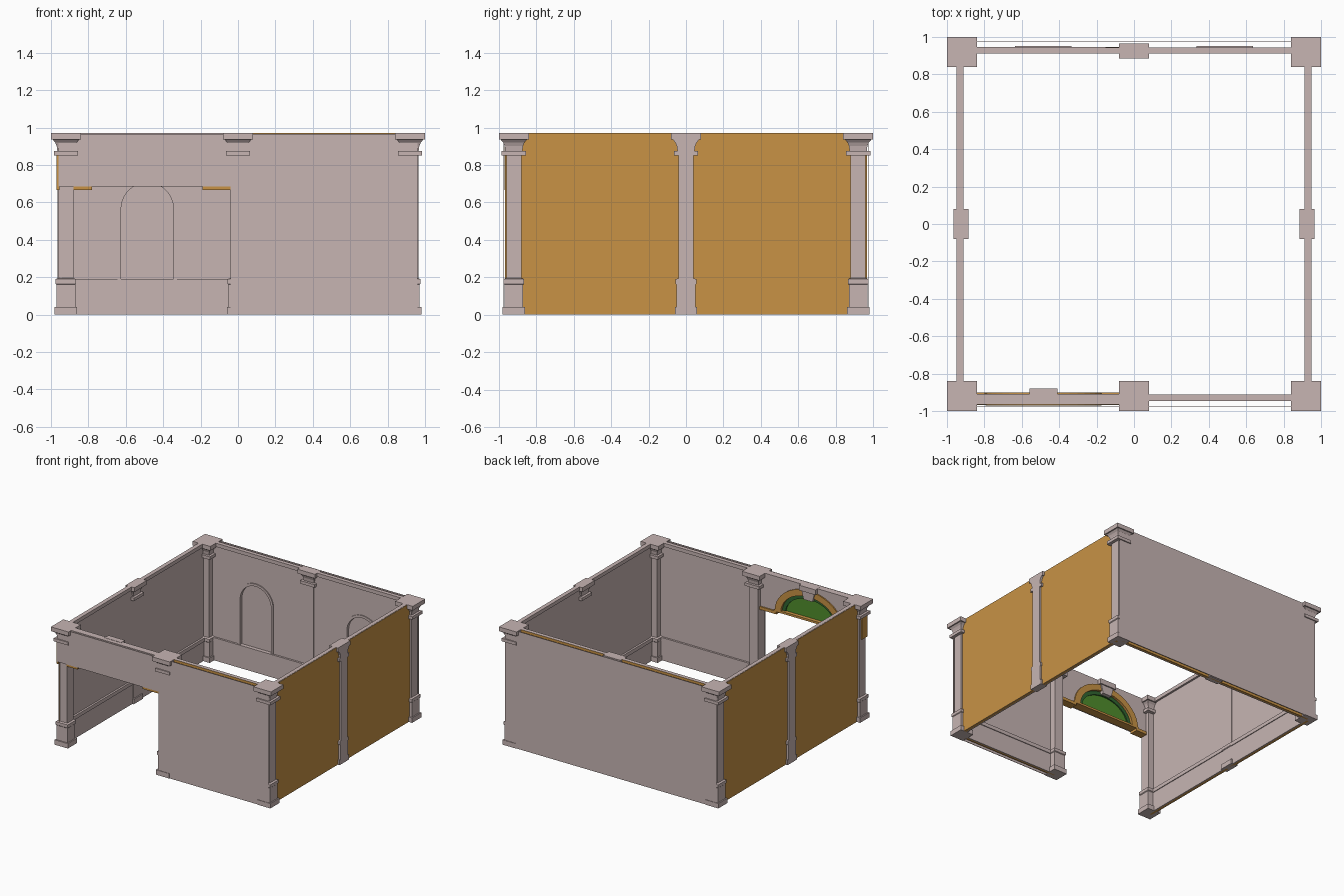
import bpy, bmesh, math
from mathutils import Matrix, Vector

cube = bpy.data.objects.get("Cube")
if cube:
    bpy.data.objects.remove(cube, do_unlink=True)


def material(name, rgb):
    m = bpy.data.materials.new(name)
    m.use_nodes = True
    m.diffuse_color = (*rgb, 1)
    m.node_tree.nodes["Principled BSDF"].inputs["Base Color"].default_value = (*rgb, 1)
    return m


STONE = material("pale_stone", (0.57, 0.46, 0.45))
OCHRE = material("ochre", (0.58, 0.29, 0.06))
GREEN = material("green_glass", (0.08, 0.27, 0.025))
DARK_GREEN = material("dark_green_frame", (0.03, 0.13, 0.03))


def finish(name, bm, mats, turn=0, loc=(0, 0, 0), rule=None):
    bmesh.ops.recalc_face_normals(bm, faces=bm.faces)
    bm.normal_update()
    if rule:
        for f in bm.faces:
            f.material_index = rule(f.normal)
    bm.transform(Matrix.Translation(loc) @ Matrix.Rotation(math.radians(turn), 4, 'Z'))
    me = bpy.data.meshes.new(name)
    bm.to_mesh(me)
    bm.free()
    for m in mats:
        me.materials.append(m)
    ob = bpy.data.objects.new(name, me)
    bpy.context.collection.objects.link(ob)
    return ob


def extrude(name, pts, y0, y1, mats=(STONE,), turn=0, rule=None):
    """Extrude an x-z outline from y0 to y1."""
    bm = bmesh.new()
    face = bm.faces.new([bm.verts.new((x, y0, z)) for x, z in pts])
    res = bmesh.ops.extrude_face_region(bm, geom=[face])
    moved = [v for v in res["geom"] if isinstance(v, bmesh.types.BMVert)]
    bmesh.ops.translate(bm, verts=moved, vec=(0, y1 - y0, 0))
    return finish(name, bm, mats, turn, rule=rule)


def rect(x0, x1, z0, z1):
    return [(x0, z0), (x1, z0), (x1, z1), (x0, z1)]


def arc(cx, cz, rx, rz, n=20):
    """Left to right half ellipse."""
    return [(cx - rx * math.cos(math.pi * i / n), cz + rz * math.sin(math.pi * i / n))
            for i in range(n + 1)]


def band(outer, inner):
    return outer + inner[::-1]


# Square column profile: height, half width
PROFILE = [(0, .06), (.04, .06), (.04, .05), (.16, .05), (.165, .055), (.19, .055),
           (.195, .04), (.85, .04), (.85, .065), (.875, .065), (.875, .046),
           (.90, .049), (.92, .057), (.935, .07), (.935, .08), (.97, .08)]


def column(name, x, y, turn=0, half=False):
    bm = bmesh.new()
    rings = []
    for z, h in PROFILE:
        back = 0 if half else -h
        rings.append([bm.verts.new(p) for p in
                      ((-h, back, z), (h, back, z), (h, h, z), (-h, h, z))])
    for a, b in zip(rings, rings[1:]):
        for i in range(4):
            j = (i + 1) % 4
            bm.faces.new((a[i], a[j], b[j], b[i]))
    bm.faces.new(rings[0])
    bm.faces.new(rings[-1])
    finish(name, bm, (STONE,), turn, (x, y, 0))


# Full columns at the corners and front middle, half columns on the other sides
for sx, side in ((-1, "right"), (1, "left")):
    for sy, end in ((-1, "front"), (1, "back")):
        column(f"{end}_{side}_column", sx * .92, sy * .92)
    column(f"{side}_half_column", sx * .965, 0, sx * 90, True)
column("front_middle_column", 0, -.92)
column("back_half_column", 0, .965, 180, True)


def outside(n):
    return 1 if n.y < -.9 or n.z < -.9 else 0


# Walls, built along the front and turned into place
NICHES = (-.485, .485)
SPRING = .565
for name, turn, x0 in (("front", 0, 0), ("left", 90, -.92), ("back", 180, -.92), ("right", 270, -.92)):
    x1 = .92
    outline = [(x0, .19)]
    if name == "back":
        for cx in NICHES:
            outline += [(cx - .14, .19)] + arc(cx, SPRING, .14, .14) + [(cx + .14, .19)]
    outline += [(x1, .19), (x1, .97), (x0, .97)]
    extrude(name + "_wall", outline, -.945, -.928, (STONE, OCHRE), turn, outside)
    extrude(name + "_wall_foot", rect(x0, x1, 0, .19), -.945, -.928, (STONE, OCHRE), turn, outside)
    extrude(name + "_baseboard", rect(x0, x1, 0, .16), -.928, -.918, turn=turn)
    extrude(name + "_baseboard_trim", rect(x0, x1, .16, .19), -.928, -.912, turn=turn)
    extrude(name + "_cornice", rect(x0, x1, .94, .97), -.928, -.912, turn=turn)
    if name in ("left", "right"):
        extrude(name + "_outer_panel", rect(-.967, .967, 0, .968), -.949, -.945,
                (STONE, OCHRE), turn, lambda n: 1 if abs(n.y) > .9 else 0)

# Arched niches on the back wall
for cx in NICHES:
    legs = [[(cx - r, .19)] + arc(cx, SPRING, r, r) + [(cx + r, .19)] for r in (.16, .14)]
    extrude("niche_frame", band(*legs), -.93, -.92, turn=180)
    extrude("niche_back", rect(cx - .15, cx + .15, .19, .72), -.952, -.944, turn=180)

# Flat outer facing on front and back
extrude("back_facing", rect(-.96, .96, 0, .965), -.976, -.972, turn=180)
extrude("front_facing", [(-.96, .685), (-.04, .685), (-.04, 0), (.96, 0), (.96, .965), (-.96, .965)],
        -.976, -.972)

# Header over the doorway with a fanlight
CX, BASE = -.485, .69
extrude("door_header", [(-.92, BASE)] + arc(CX, BASE, .27, .21) + [(-.04, BASE), (-.04, .97), (-.92, .97)],
        -.965, -.91)
for y0, y1, side in ((-.97, -.962, "outer"), (-.915, -.9, "inner")):
    extrude(side + "_arch_trim", band(arc(CX, BASE, .31, .245), arc(CX, BASE, .255, .195)),
            y0, y1, (OCHRE,))
extrude("arch_lining", band(arc(CX, BASE, .272, .212), arc(CX, BASE, .255, .195)),
        -.965, -.905, (OCHRE,))
extrude("fanlight_glass", arc(CX, BASE, .26, .20), -.94, -.93, (GREEN,))
extrude("fanlight_frame", band(arc(CX, BASE, .256, .196), arc(CX, BASE, .225, .165)),
        -.945, -.92, (DARK_GREEN,))
extrude("fanlight_sill", rect(-.8, -.17, .685, .702), -.968, -.9, (OCHRE,))
extrude("right_impost", rect(-.88, -.78, .665, .69), -.968, -.9, (OCHRE,))
extrude("left_impost", rect(-.19, -.04, .665, .69), -.968, -.9, (OCHRE,))
extrude("header_end", rect(-.97, -.955, .665, .85), -.971, -.90, (OCHRE,))

# Tapered keystone
extrude("keystone", [(CX - .04, .86), (CX + .04, .86), (CX + .06, .935), (CX - .06, .935)], -.93, -.89)
extrude("keystone_cap", rect(CX - .075, CX + .075, .93, .972), -.93, -.88)
